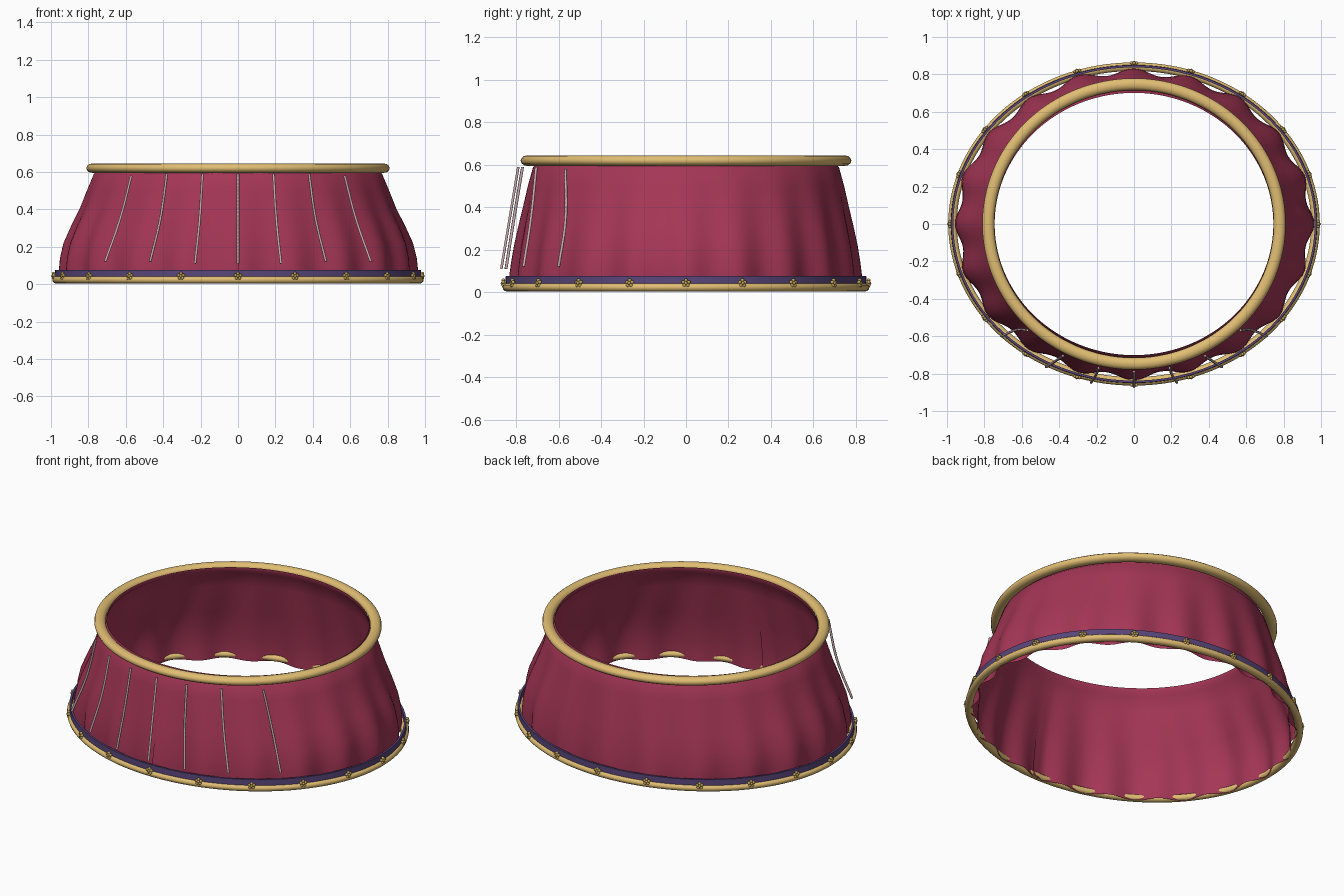
import bpy, bmesh, math
from mathutils import Vector, Matrix

if "Cube" in bpy.data.objects:
    bpy.data.objects.remove(bpy.data.objects["Cube"])

TAU = 2 * math.pi


def material(name, rgb):
    m = bpy.data.materials.new(name)
    m.diffuse_color = (*rgb, 1)
    m.use_nodes = True
    m.node_tree.nodes["Principled BSDF"].inputs["Base Color"].default_value = m.diffuse_color
    return m


RED = material("crimson cloth", (0.375, 0.037, 0.093))
GOLD = material("gold trim", (0.75, 0.51, 0.17))
BRASS = material("dark gold", (0.54, 0.37, 0.10))
PURPLE = material("purple band", (0.098, 0.06, 0.19))
LACE = material("pale mauve lace", (0.60, 0.42, 0.44))


def finish(bm, name, mat, angle=50):
    bmesh.ops.recalc_face_normals(bm, faces=bm.faces[:])
    me = bpy.data.meshes.new(name)
    bm.to_mesh(me)
    bm.free()
    ob = bpy.data.objects.new(name, me)
    bpy.context.collection.objects.link(ob)
    me.materials.append(mat)
    bpy.ops.object.select_all(action='DESELECT')
    ob.select_set(True)
    bpy.context.view_layer.objects.active = ob
    bpy.ops.object.shade_smooth_by_angle(angle=math.radians(angle))
    return ob


def oval_ring(name, mat, rx, ry, zc, profile, n=160):
    """Sweep a closed (outward, up) profile round an oval."""
    bm = bmesh.new()
    rows = []
    for i in range(n):
        a = TAU * i / n
        rows.append([bm.verts.new(((rx + o) * math.cos(a), (ry + o) * math.sin(a), zc + u))
                     for o, u in profile])
    k = len(profile)
    for i in range(n):
        r, s = rows[i], rows[(i + 1) % n]
        for j in range(k):
            bm.faces.new((r[j], s[j], s[(j + 1) % k], r[(j + 1) % k]))
    return finish(bm, name, mat)


def oval_profile(w, h, n=12):
    return [(w * math.cos(TAU * i / n), h * math.sin(TAU * i / n)) for i in range(n)]


# Flared, rippled skirt cloth with an overlapping centre-front seam
levels = [(0.632, 0.745, 0.701), (0.610, 0.746, 0.702), (0.590, 0.770, 0.720),
          (0.50, 0.805, 0.742), (0.40, 0.842, 0.762), (0.31, 0.885, 0.781),
          (0.22, 0.923, 0.798), (0.14, 0.940, 0.809), (0.08, 0.944, 0.815),
          (0.04, 0.944, 0.816), (0.003, 0.944, 0.816)]
bm = bmesh.new()
cols = []
N = 240
for i in range(N + 3):
    a = -math.pi / 2 + TAU * i / N
    col = []
    for z, rx, ry in levels:
        fade = max(0, 1 - z / 0.6)
        d = fade * (0.018 * math.cos(20 * a) + 0.004 * fade * math.sin(7 * a + 1))
        if i > N - 1:
            d -= 0.012 * fade
        col.append(bm.verts.new(((rx + d) * math.cos(a), (ry + d) * math.sin(a), z)))
    cols.append(col)
for c, d in zip(cols, cols[1:]):
    for j in range(len(levels) - 1):
        bm.faces.new((c[j], c[j + 1], d[j + 1], d[j]))
finish(bm, "skirt_cloth", RED)

# Rounded waistband, purple hem band and gold hem cord
oval_ring("waistband", GOLD, 0.779, 0.747, 0.620, oval_profile(0.032, 0.025))
oval_ring("hem_band", PURPLE, 0.972, 0.843, 0.050,
          [(-0.006, -0.02), (0.008, -0.02), (0.006, 0.026), (-0.006, 0.026)])
oval_ring("hem_cord", GOLD, 0.970, 0.841, 0.023, oval_profile(0.023, 0.020))

# Five-petal flowers spaced round the hem
flowers = bmesh.new()
for i in range(20):
    a = TAU * i / 20
    p = Vector((0.986 * math.cos(a), 0.860 * math.sin(a), 0.043))
    out = Vector((math.cos(a) / 0.986, math.sin(a) / 0.860, 0)).normalized()
    side = Vector((-out.y, out.x, 0))
    for k in range(6):
        t = TAU * k / 5 + math.pi / 2
        if k < 5:
            off = side * 0.0135 * math.cos(t) + Vector((0, 0, 0.0135 * math.sin(t)))
        else:
            off = out * 0.005
        bmesh.ops.create_icosphere(flowers, subdivisions=2, radius=0.009 if k < 5 else 0.008,
                                   matrix=Matrix.Translation(p + off))
finish(flowers, "hem_flowers", BRASS)


# Thin laces hanging down in front of the cloth
def lace(name, points):
    cu = bpy.data.curves.new(name, 'CURVE')
    cu.dimensions = '3D'
    cu.bevel_depth = 0.007
    cu.bevel_resolution = 1
    cu.use_fill_caps = True
    sp = cu.splines.new('BEZIER')
    sp.bezier_points.add(len(points) - 1)
    for bp, co in zip(sp.bezier_points, points):
        bp.co = co
        bp.handle_left_type = bp.handle_right_type = 'AUTO'
    cu.materials.append(LACE)
    bpy.context.collection.objects.link(bpy.data.objects.new(name, cu))


lace("lace_centre", [(0, -0.79, 0.59), (0, -0.83, 0.35), (0, -0.87, 0.11)])
paths = [[(0.19, -0.77, 0.59), (0.205, -0.81, 0.35), (0.23, -0.848, 0.11)],
         [(0.38, -0.705, 0.59), (0.415, -0.73, 0.35), (0.47, -0.765, 0.12)],
         [(0.57, -0.568, 0.58), (0.63, -0.567, 0.35), (0.71, -0.60, 0.12)]]
for i, path in enumerate(paths):
    for s, label in ((-1, "left"), (1, "right")):
        lace(f"lace_{label}_{i + 1}", [(s * x, y, z) for x, y, z in path])
